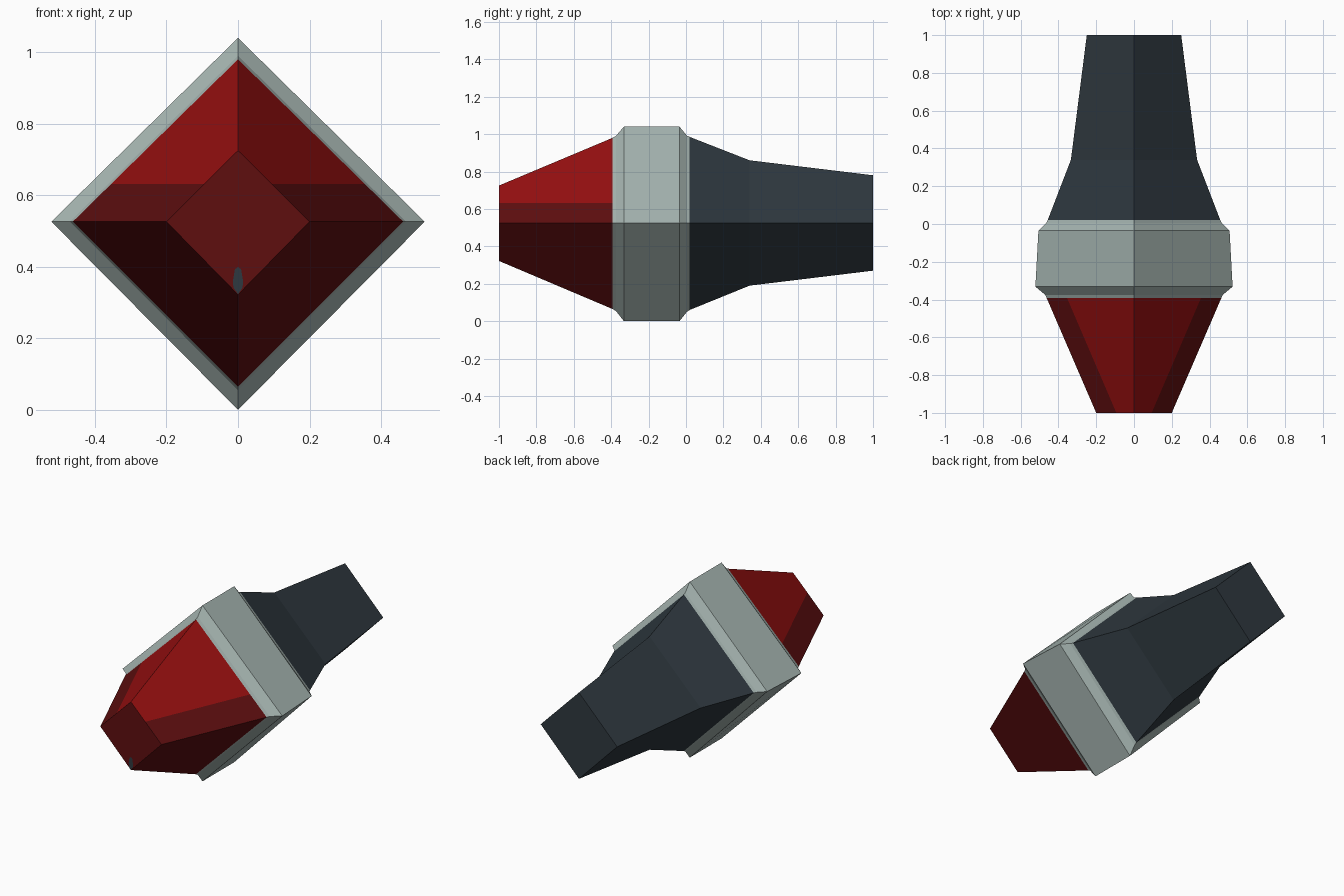
import bpy, bmesh

if "Cube" in bpy.data.objects:
    bpy.data.objects.remove(bpy.data.objects["Cube"])


def material(name, rgb):
    m = bpy.data.materials.new(name)
    m.diffuse_color = (*rgb, 1)
    m.use_nodes = True
    m.node_tree.nodes["Principled BSDF"].inputs["Base Color"].default_value = m.diffuse_color
    return m


bright_red = material("bright red", (0.305, 0.0048, 0.005))
dark_red = material("dark red", (0.112, 0.0044, 0.0048))
grey = material("pale grey", (0.376, 0.456, 0.434))
slate = material("dark slate", (0.028, 0.040, 0.050))

MID = 0.526  # height of the side corners


def finish(name, bm, mats):
    mesh = bpy.data.meshes.new(name)
    bm.to_mesh(mesh)
    bm.free()
    for m in mats:
        mesh.materials.append(m)
    ob = bpy.data.objects.new(name, mesh)
    bpy.context.collection.objects.link(ob)
    return ob


def diamond_loft(rings, cap_first=False, cap_last=False):
    """Diamond sections along y; each ring is (y, half width, bottom z, top z)."""
    bm = bmesh.new()
    loops = [[bm.verts.new(p) for p in ((w, y, MID), (0, y, top), (-w, y, MID), (0, y, low))]
             for y, w, low, top in rings]
    for a, b in zip(loops, loops[1:]):
        for i in range(4):
            j = (i + 1) % 4
            bm.faces.new((a[i], b[i], b[j], a[j]))
    if cap_first:
        bm.faces.new(loops[0])
    if cap_last:
        bm.faces.new(loops[-1][::-1])
    bmesh.ops.recalc_face_normals(bm, faces=bm.faces)
    return bm


nose_seam = (-0.393, 0.462, 0.065, 0.98)
tail_seam = (0.02, 0.457, 0.06, 0.985)

# Nose: bright red upper slopes, dark red below and on the flat tip
bm = diamond_loft([(-1, 0.2, 0.322, 0.725), nose_seam], cap_first=True)
bmesh.ops.bisect_plane(bm, geom=bm.verts[:] + bm.edges[:] + bm.faces[:],
                       plane_co=(0, 0, 0.632), plane_no=(0, 0, 1))
bm.normal_update()
for f in bm.faces:
    tip = abs(f.normal.y) > 0.95
    f.material_index = 0 if f.calc_center_median().z > 0.632 and not tip else 1
finish("nose", bm, [bright_red, dark_red])

# Bevelled collar
bm = diamond_loft([nose_seam, (-0.375, 0.47, 0.055, 0.99), (-0.332, 0.522, 0.0, 1.04),
                   (-0.035, 0.506, 0.0, 1.04), (0.005, 0.465, 0.05, 0.992), tail_seam])
finish("collar", bm, [grey])

# Tapered tail
bm = diamond_loft([tail_seam, (0.34, 0.334, 0.19, 0.86), (1, 0.25, 0.27, 0.78)], cap_last=True)
finish("tail", bm, [slate])

# Small dark mark at the lower corner of the tip
half = [(0, 0.323), (0.013, 0.342), (0.014, 0.362), (0.009, 0.392), (0, 0.4)]
outline = half + [(-x, z) for x, z in half[-2:0:-1]]
bm = bmesh.new()
bm.faces.new([bm.verts.new((x, -1.001, z)) for x, z in outline])
finish("tip_mark", bm, [slate])
